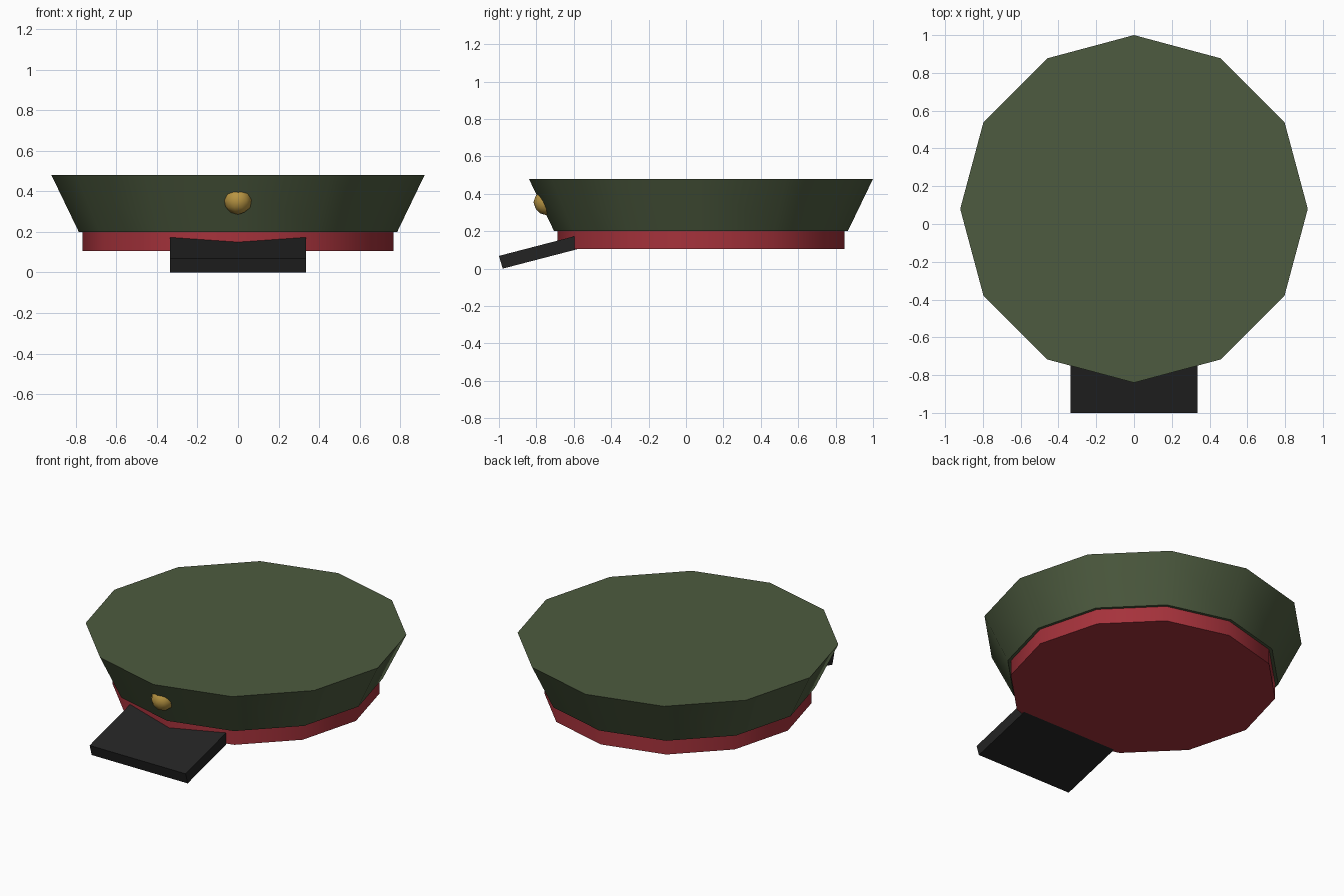
import bpy, bmesh, math

cube = bpy.data.objects.get("Cube")
if cube:
    bpy.data.objects.remove(cube, do_unlink=True)

CENTRE_Y = 0.08


def material(name, rgb):
    mat = bpy.data.materials.new(name)
    mat.use_nodes = True
    mat.diffuse_color = (*rgb, 1)
    bsdf = next(n for n in mat.node_tree.nodes if n.type == "BSDF_PRINCIPLED")
    bsdf.inputs["Base Color"].default_value = (*rgb, 1)
    return mat


green = material("olive green", (0.074, 0.104, 0.050))
red = material("dark red", (0.38, 0.032, 0.044))
black = material("black", (0.017, 0.017, 0.017))
gold = material("gold", (0.48, 0.30, 0.055))


def finish(name, bm, mat, smooth=True):
    bmesh.ops.recalc_face_normals(bm, faces=bm.faces)
    mesh = bpy.data.meshes.new(name)
    bm.to_mesh(mesh)
    bm.free()
    mesh.materials.append(mat)
    obj = bpy.data.objects.new(name, mesh)
    bpy.context.collection.objects.link(obj)
    if smooth:
        bpy.ops.object.select_all(action="DESELECT")
        obj.select_set(True)
        bpy.context.view_layer.objects.active = obj
        bpy.ops.object.shade_smooth_by_angle(angle=math.radians(40))
    return obj


def drum(name, r_low, r_high, z_low, z_high, mat, sides=12):
    """Closed twelve-sided drum with a corner at the front."""
    bm = bmesh.new()
    rings = []
    for r, z in ((r_low, z_low), (r_high, z_high)):
        angles = [math.tau * i / sides for i in range(sides)]
        rings.append([bm.verts.new((r * math.sin(a), CENTRE_Y + r * math.cos(a), z))
                      for a in angles])
        bm.faces.new(rings[-1])
    for i in range(sides):
        j = (i + 1) % sides
        bm.faces.new((rings[0][i], rings[0][j], rings[1][j], rings[1][i]))
    return finish(name, bm, mat)


# Flared crown and the band below it
drum("crown", 0.785, 0.92, 0.2, 0.48, green)
drum("band", 0.767, 0.767, 0.105, 0.2, red)

# Sloping peak, its rear end buried in the band
bm = bmesh.new()
profile = [(-0.98, 0.0), (-1.0, 0.068), (-0.5, 0.198), (-0.48, 0.13)]
side = bm.faces.new([bm.verts.new((-0.335, y, z)) for y, z in profile])
extruded = bmesh.ops.extrude_face_region(bm, geom=[side])
bmesh.ops.translate(bm, vec=(0.67, 0, 0),
                    verts=[v for v in extruded["geom"] if isinstance(v, bmesh.types.BMVert)])
finish("peak", bm, black, smooth=False)

# Round button half sunk into the front of the crown
bm = bmesh.new()
bmesh.ops.create_icosphere(bm, subdivisions=2, radius=0.07)
button = finish("front_button", bm, gold)
button.location = (0, -0.745, 0.355)
